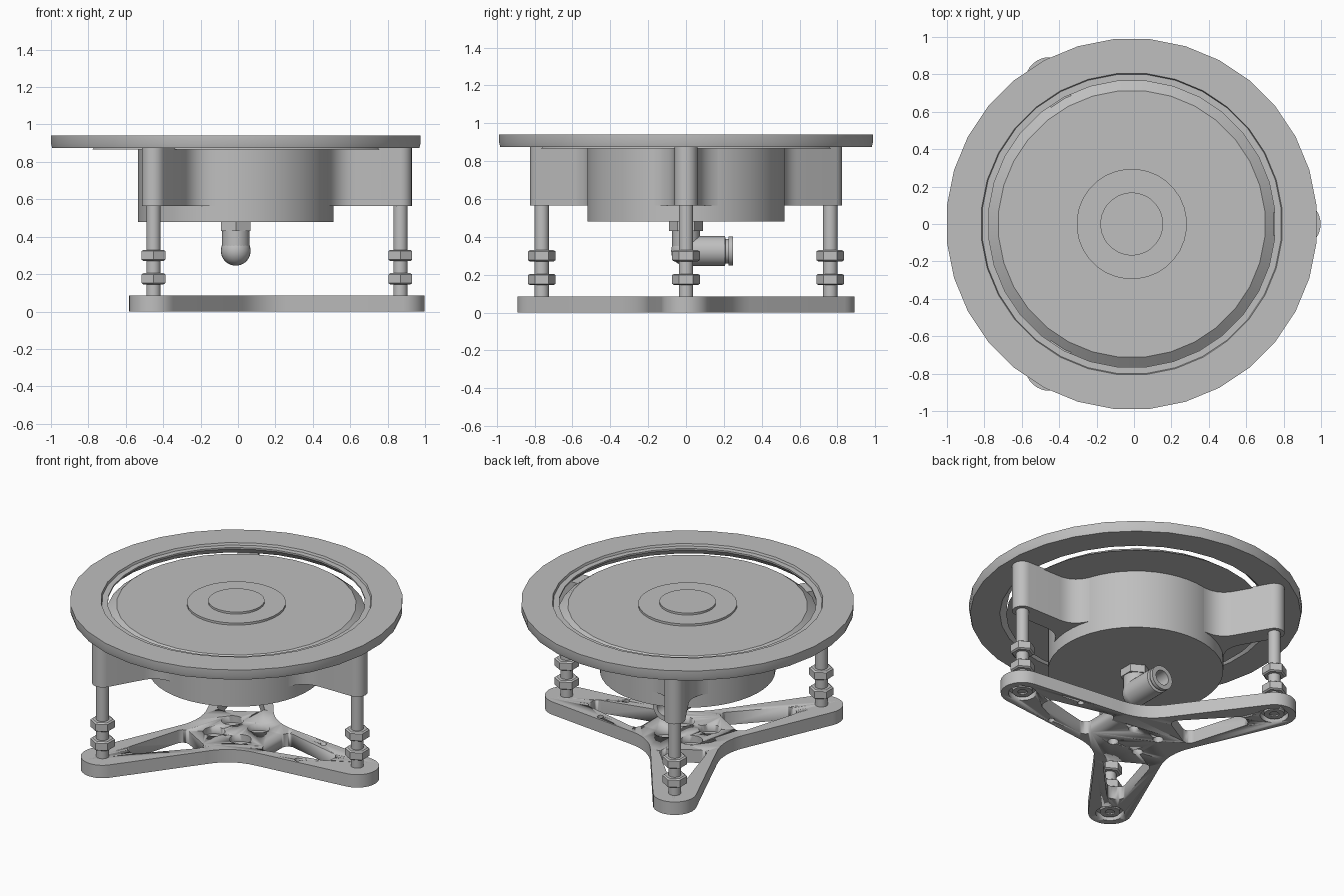
import bpy, bmesh, math
from math import pi, cos, sin
from mathutils import Matrix, Vector

if "Cube" in bpy.data.objects:
    bpy.data.objects.remove(bpy.data.objects["Cube"])

CX = -0.012      # x of the main axis
REACH = 0.88     # distance of the posts from the axis
ARMS = [k * 2 * pi / 3 for k in range(3)]

metal = bpy.data.materials.new("grey_metal")
metal.use_nodes = True
metal.diffuse_color = (0.52, 0.52, 0.52, 1)
metal.node_tree.nodes["Principled BSDF"].inputs["Base Color"].default_value = (0.52, 0.52, 0.52, 1)


def finish(name, bm, loc=(0, 0, 0), turn=None):
    """Turn a bmesh into a shaded object placed relative to the main axis."""
    bmesh.ops.remove_doubles(bm, verts=bm.verts, dist=1e-5)
    bmesh.ops.recalc_face_normals(bm, faces=bm.faces)
    matrix = Matrix.Translation(Vector(loc) + Vector((CX, 0, 0)))
    bm.transform(matrix @ turn if turn else matrix)
    mesh = bpy.data.meshes.new(name)
    bm.to_mesh(mesh)
    bm.free()
    mesh.materials.append(metal)
    obj = bpy.data.objects.new(name, mesh)
    bpy.context.collection.objects.link(obj)
    activate(obj)
    bpy.ops.object.shade_smooth_by_angle(angle=math.radians(30))
    return obj


def activate(obj):
    bpy.ops.object.select_all(action='DESELECT')
    obj.select_set(True)
    bpy.context.view_layer.objects.active = obj


def lathe(name, profile, seg=32, loc=(0, 0, 0), turn=None):
    """Revolve a closed (radius, z) profile."""
    bm = bmesh.new()
    rows = []
    for i in range(seg):
        a = (i + 0.5) * 2 * pi / seg
        rows.append([bm.verts.new((r * cos(a), r * sin(a), z)) for r, z in profile])
    n = len(profile)
    for i in range(seg):
        p, q = rows[i], rows[(i + 1) % seg]
        for j in range(n):
            k = (j + 1) % n
            if profile[j][0] == 0 and profile[k][0] == 0:
                continue
            if profile[j][0] == 0:
                bm.faces.new((p[j], q[k], p[k]))
            elif profile[k][0] == 0:
                bm.faces.new((p[j], q[j], p[k]))
            else:
                bm.faces.new((p[j], q[j], q[k], p[k]))
    return finish(name, bm, loc, turn)


def rod(name, r, z0, z1, seg=24, loc=(0, 0, 0), turn=None):
    return lathe(name, [(0, z0), (r, z0), (r, z1), (0, z1)], seg, loc, turn)


def prism(name, outline, z0, z1, turn=None):
    """Extrude a flat outline from z0 to z1."""
    bm = bmesh.new()
    face = bm.faces.new([bm.verts.new((x, y, z0)) for x, y in outline])
    top = bmesh.ops.extrude_face_region(bm, geom=[face])["geom"]
    bmesh.ops.translate(bm, vec=(0, 0, z1 - z0),
                        verts=[v for v in top if isinstance(v, bmesh.types.BMVert)])
    return finish(name, bm, turn=turn)


def arc(cx, cy, r, a0, a1, n=10):
    return [(cx + r * cos(a0 + (a1 - a0) * i / n), cy + r * sin(a0 + (a1 - a0) * i / n))
            for i in range(n + 1)]


def bend(a, b, c, n=8):
    """Quadratic curve from a to c, pulled towards b."""
    a, b, c = Vector(a), Vector(b), Vector(c)
    return [tuple(a * (1 - t) ** 2 + b * 2 * t * (1 - t) + c * t * t)
            for t in (i / n for i in range(n + 1))]


def spin(points, a):
    return [(x * cos(a) - y * sin(a), x * sin(a) + y * cos(a)) for x, y in points]


def rounded(corners, r):
    """Round off a counter-clockwise convex polygon by growing its corners."""
    out = []
    for i, c in enumerate(corners):
        p, q = corners[i - 1], corners[(i + 1) % len(corners)]
        a0 = math.atan2(c[1] - p[1], c[0] - p[0]) - pi / 2
        a1 = math.atan2(q[1] - c[1], q[0] - c[0]) - pi / 2
        out += arc(c[0], c[1], r, a0, a0 + (a1 - a0) % (2 * pi))
    return out


def polar(r, a, z=0):
    return (r * cos(a), r * sin(a), z)


def cut(target, cutter):
    cutter.hide_render = True
    mod = target.modifiers.new("cut", 'BOOLEAN')
    mod.operation, mod.solver, mod.object = 'DIFFERENCE', 'EXACT', cutter
    activate(target)
    bpy.ops.object.modifier_apply(modifier=mod.name)
    bpy.data.objects.remove(cutter)


# Three-armed base plate with concave filleted sides
THICK = 0.085
corner = Vector(polar(0.25, pi / 3)[:2])
tip = Vector((REACH, 0.13))
along = (tip - corner).normalized() * 0.15
outline = []
for a in ARMS:
    outline += spin(arc(REACH, 0, 0.13, -pi / 2 + 0.11, pi / 2 - 0.11, 14), a)
    other = spin([(along.x, -along.y)], 2 * pi / 3)[0]
    outline += spin(bend(corner + along, corner, corner + Vector(other)), a)
base = prism("base_plate", outline, 0, THICK)

pocket = rounded([(0.31, -0.095), (0.66, -0.012), (0.66, 0.012), (0.31, 0.095)], 0.045)
for a in ARMS:
    cut(base, prism("pocket_cutter", spin(pocket, a), -0.1, 0.2))
    cut(base, rod("counterbore_cutter", 0.085, -0.1, 0.035, loc=polar(REACH, a)))
for i in range(4):
    sink = [(0, -0.1), (0.032, -0.1), (0.032, 0.04), (0.066, 0.04), (0.066, 0.2), (0, 0.2)]
    cut(base, lathe("screw_hole_cutter", sink, 20, polar(0.135, pi / 4 + i * pi / 2)))
for y in (-0.135, 0.135):
    cut(base, rod("pin_hole_cutter", 0.02, -0.1, 0.2, 12, (0.54, y, 0)))

# Threaded posts with two nuts and a screw head each
for a in ARMS:
    spot = polar(REACH, a)
    rod("post", 0.038, 0.02, 0.6, loc=spot)
    lathe("screw_head", [(0, 0.016), (0.028, 0.016), (0.028, 0.008), (0.06, 0.008),
                         (0.06, 0.04), (0, 0.04)], loc=spot)
    for z in (0.145, 0.27):
        nut = [(0, 0), (0.062, 0), (0.073, 0.007), (0.073, 0.053), (0.062, 0.06), (0, 0.06)]
        lathe("nut", nut, 6, polar(REACH, a, z))

# Round housing with three brackets flaring into it
rod("housing", 0.523, 0.48, 0.87, 48)
flare = bend((0.64, 0.062), (0.53, 0.065), (0.488, 0.185))
bracket = arc(REACH, 0, 0.062, -pi / 2, pi / 2) + flare + [(0.4, 0.18), (0.4, -0.18)]
bracket += [(x, -y) for x, y in reversed(flare)]
for a in ARMS:
    prism("bracket", spin(bracket, a), 0.565, 0.874)

# Outer ring with an undercut inner lip
lathe("top_ring", [(0.986, 0.874), (0.993, 0.9), (0.993, 0.94), (0.808, 0.94), (0.803, 0.926),
                   (0.768, 0.926), (0.768, 0.916), (0.81, 0.874)])

# Sloped disc with a stepped hub
lathe("centre_disc", [(0, 0.866), (0.772, 0.866), (0.715, 0.91), (0.295, 0.91), (0.295, 0.924),
                      (0.168, 0.924), (0.168, 0.937), (0, 0.937)])

# Elbow fitting below the housing, with its port facing the back
rod("fitting_hex", 0.09, 0.43, 0.485, 6)
rod("fitting_neck", 0.074, 0.325, 0.44)
dome = [(0, 0.245)] + arc(0, 0.325, 0.079, -pi / 2 + 0.2, pi / 2 - 0.2) + [(0, 0.405)]
lathe("fitting_elbow", dome)
to_back = Matrix.Rotation(-pi / 2, 4, 'X')
lathe("fitting_port", [(0, 0), (0.08, 0), (0.08, 0.205), (0.065, 0.21), (0.065, 0.225),
                       (0.078, 0.225), (0.078, 0.248), (0.048, 0.248), (0.048, 0.12), (0, 0.12)],
      loc=(0, 0, 0.325), turn=to_back)
